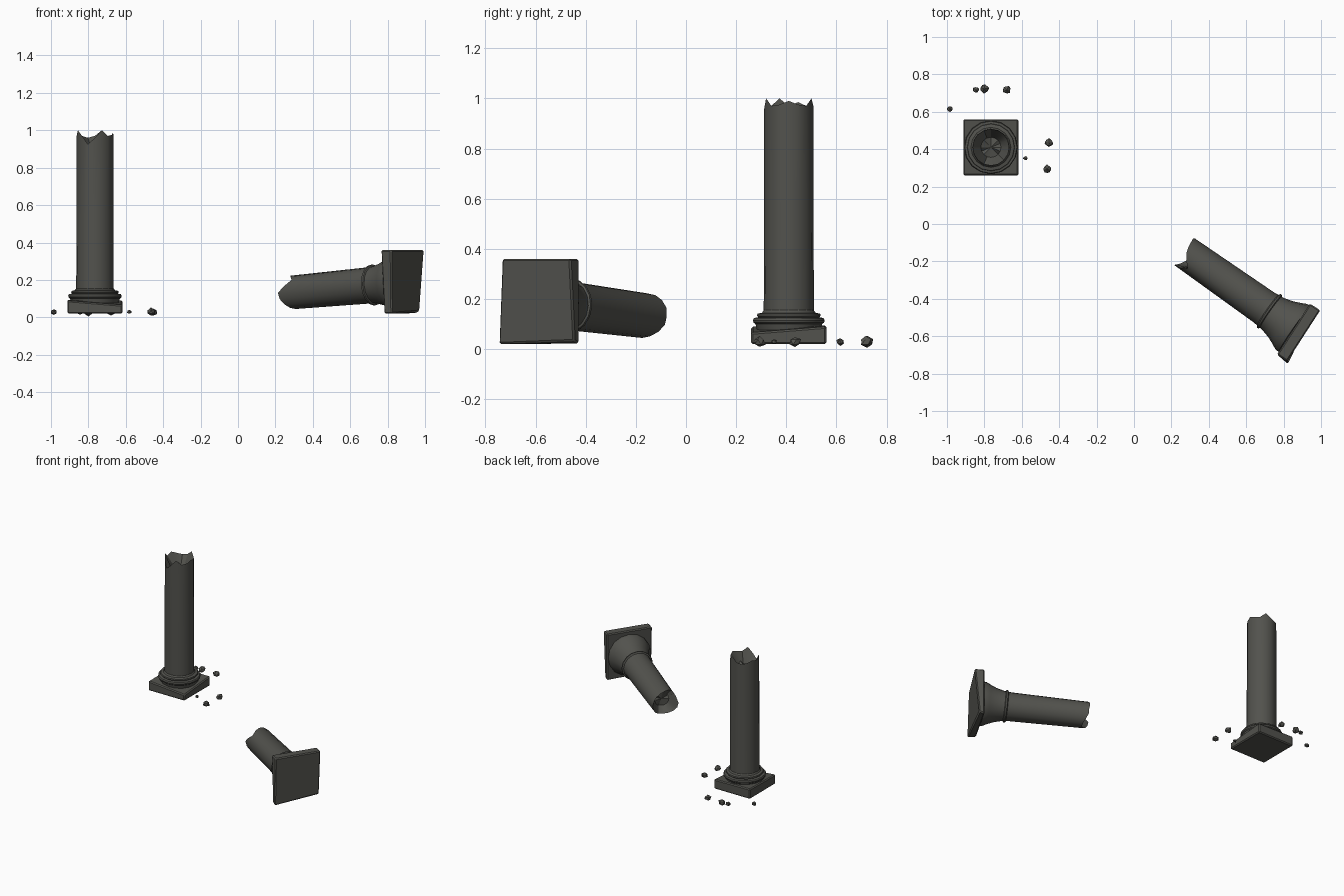
import bpy, bmesh, math, random
from mathutils import Vector, Matrix

if "Cube" in bpy.data.objects:
    bpy.data.objects.remove(bpy.data.objects["Cube"])
random.seed(4)

stone = bpy.data.materials.new("dark_grey_stone")
COLOR = (0.085, 0.085, 0.075, 1)
stone.diffuse_color = COLOR
stone.use_nodes = True
bsdf = stone.node_tree.nodes["Principled BSDF"]
bsdf.inputs["Base Color"].default_value = COLOR
bsdf.inputs["Roughness"].default_value = 0.9
SIDES = 16


def make(name, bm, matrix, smooth=True):
    bmesh.ops.recalc_face_normals(bm, faces=bm.faces)
    mesh = bpy.data.meshes.new(name)
    bm.to_mesh(mesh)
    bm.free()
    mesh.materials.append(stone)
    obj = bpy.data.objects.new(name, mesh)
    bpy.context.collection.objects.link(obj)
    obj.matrix_world = matrix
    if smooth:
        bpy.ops.object.select_all(action="DESELECT")
        obj.select_set(True)
        bpy.context.view_layer.objects.active = obj
        bpy.ops.object.shade_smooth_by_angle(angle=math.radians(32))
    return obj


def broken_lathe(name, profile, rim, radius, depth, matrix):
    """Turned profile ending in a jagged rim with a rough hollow inside."""
    bm = bmesh.new()

    def ring(r, heights):
        return [bm.verts.new((r * math.cos(a), r * math.sin(a), h)) for a, h in
                zip((i * math.tau / SIDES for i in range(SIDES)), heights)]

    rings = [ring(r, [z] * SIDES) for r, z in profile]
    rings.append(ring(radius, rim))
    floor = min(rim) - depth
    rings.append(ring(radius * 0.55, [floor + random.uniform(0, depth) for _ in rim]))
    for low, high in zip(rings, rings[1:]):
        for i in range(SIDES):
            j = (i + 1) % SIDES
            bm.faces.new((low[i], low[j], high[j], high[i]))
    bm.faces.new(rings[0])
    tip = bm.verts.new((0, 0, floor + depth * 0.3))
    for i in range(SIDES):
        bm.faces.new((rings[-1][i], rings[-1][(i + 1) % SIDES], tip))
    return make(name, bm, matrix)


def slab(name, size, matrix, nudges):
    """Bevelled block; nudges move chosen corners, keyed by corner signs."""
    bm = bmesh.new()
    bmesh.ops.create_cube(bm, size=1)
    for v in bm.verts:
        key = tuple(1 if c > 0 else -1 for c in v.co)
        v.co = Vector(c * s for c, s in zip(v.co, size)) + Vector(nudges.get(key, (0, 0, 0)))
    bmesh.ops.bevel(bm, geom=bm.edges[:], offset=0.007, segments=1, affect="EDGES")
    return make(name, bm, matrix)


# Standing column: plinth with a worn corner
stand = Vector((-0.765, 0.41, 0))
slab("plinth", (0.295, 0.3, 0.07), Matrix.Translation(stand + Vector((0, 0, 0.055))),
     {(1, -1, 1): (0, 0, -0.024), (-1, 1, 1): (0, 0, 0.004)})

# Standing column: moulded base and shaft, snapped at the top
base = [(0.125, 0.07), (0.133, 0.1), (0.141, 0.106), (0.143, 0.115), (0.139, 0.124),
        (0.122, 0.127), (0.127, 0.133), (0.125, 0.141), (0.107, 0.145),
        (0.1, 0.155), (0.099, 0.5)]
stand_rim = [0.99, 0.975, 0.97, 1, 0.97, 0.96, 0.97, 0.985,
             0.97, 1, 0.97, 0.925, 0.96, 1, 0.97, 0.975]
broken_lathe("standing_shaft", base, stand_rim, 0.098, 0.035, Matrix.Translation(stand))

# Fallen column: axis runs from the capital to the snapped end
axis = Vector((-0.819, 0.574, -0.075)).normalized()
side = axis.cross(Vector((0, 0, 1))).normalized()
down = axis.cross(side)
frame = Matrix((side, down, axis)).transposed().to_4x4()
frame.translation = (0.91, -0.597, 0.19)
capital = [(0.15, 0.06), (0.148, 0.085), (0.133, 0.115), (0.116, 0.155), (0.104, 0.2),
           (0.101, 0.218), (0.109, 0.222), (0.11, 0.232), (0.1, 0.238), (0.097, 0.26)]
fallen_rim = [0.78, 0.78, 0.765, 0.75, 0.745, 0.755, 0.77, 0.785,
              0.79, 0.75, 0.715, 0.74, 0.765, 0.775, 0.78, 0.785]
broken_lathe("fallen_shaft", capital, fallen_rim, 0.09, 0.02, frame)

# Fallen column: square top slab lying on its edge
turn = Matrix.Translation((0.88, -0.58, 0.19)) @ Matrix.Rotation(math.radians(-33), 4, "Z")
slab("capital_slab", (0.066, 0.325, 0.34), turn,
     {(1, 1, -1): (-0.03, 0, 0.012), (1, -1, -1): (0.01, -0.01, 0),
      (-1, -1, -1): (0.02, 0, 0)})

# Rubble scattered round the standing column
rubble = [(-0.985, 0.615, 0.017), (-0.845, 0.717, 0.019), (-0.8, 0.722, 0.027),
          (-0.68, 0.717, 0.024), (-0.455, 0.435, 0.025), (-0.465, 0.293, 0.026),
          (-0.58, 0.352, 0.013)]
for n, (x, y, r) in enumerate(rubble):
    bm = bmesh.new()
    bmesh.ops.create_icosphere(bm, subdivisions=1, radius=r)
    for v in bm.verts:
        v.co *= random.uniform(0.8, 1.1)
        v.co.z *= 0.9
    spin = Matrix.Rotation(random.uniform(0, math.tau), 4, "Z")
    make(f"rubble_{n + 1}", bm, Matrix.Translation((x, y, 0.029)) @ spin, smooth=False)
